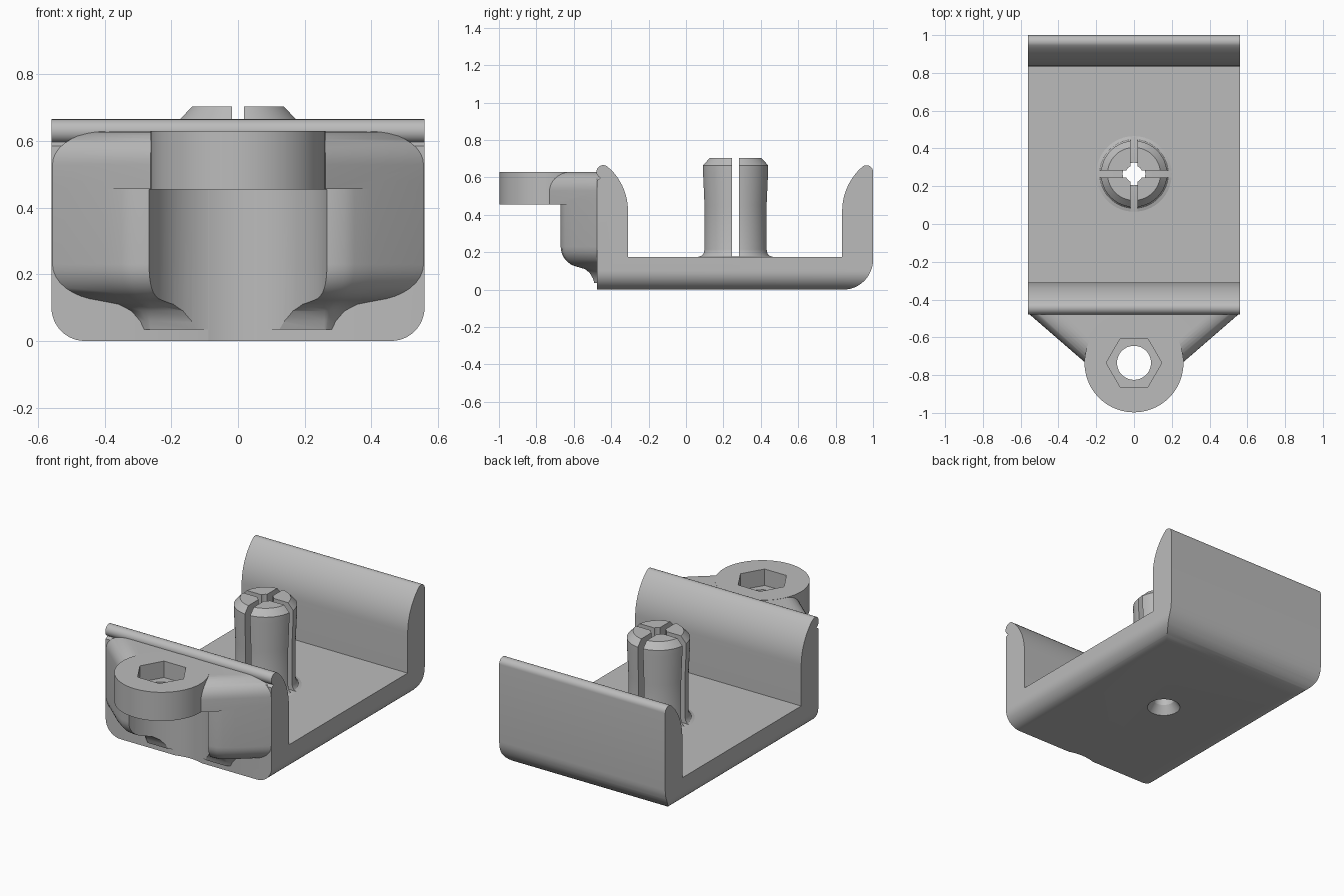
import bpy, bmesh
from math import sin, cos, pi, radians

if "Cube" in bpy.data.objects:
    bpy.data.objects.remove(bpy.data.objects["Cube"])

grey = bpy.data.materials.new("plain grey")
grey.use_nodes = True
grey.diffuse_color = (0.5, 0.5, 0.5, 1)
grey.node_tree.nodes["Principled BSDF"].inputs["Base Color"].default_value = grey.diffuse_color

WIDTH = 0.56        # half width of the channel
WALL = -0.475       # outer face of the front wall
LUG = (0, -0.735)   # axis of the bolt lug
POST = (0, 0.265)   # axis of the split post


def arc(cx, cy, r, start, end, n=12):
    angles = [radians(start + (end - start) * i / n) for i in range(n + 1)]
    return [(cx + r * cos(a), cy + r * sin(a)) for a in angles]


def loft(name, rings):
    """Skin a stack of equal point rings and cap both ends."""
    bm = bmesh.new()
    rows = [[bm.verts.new(p) for p in ring] for ring in rings]
    n = len(rows[0])
    for a, b in zip(rows, rows[1:]):
        for i in range(n):
            j = (i + 1) % n
            bm.faces.new((a[i], a[j], b[j], b[i]))
    bm.faces.new(rows[0][::-1])
    bm.faces.new(rows[-1])
    bmesh.ops.recalc_face_normals(bm, faces=bm.faces)
    mesh = bpy.data.meshes.new(name)
    bm.to_mesh(mesh)
    bm.free()
    mesh.materials.append(grey)
    ob = bpy.data.objects.new(name, mesh)
    bpy.context.collection.objects.link(ob)
    return ob


def lathe(name, centre, profile, sides=48):
    """Upright round solid from (radius, height) pairs."""
    turn = [2 * pi * i / sides for i in range(sides)]
    return loft(name, [[(centre[0] + r * cos(a), centre[1] + r * sin(a), z) for a in turn]
                       for r, z in profile])


def box(name, centre, hx, hy, z0, z1):
    x, y = centre
    return loft(name, [[(x - hx, y - hy, z), (x + hx, y - hy, z),
                        (x + hx, y + hy, z), (x - hx, y + hy, z)] for z in (z0, z1)])


def boolean(ob, tool, operation="DIFFERENCE", keep=False):
    mod = ob.modifiers.new("cut", "BOOLEAN")
    mod.object, mod.operation, mod.solver = tool, operation, "EXACT"
    bpy.context.view_layer.objects.active = ob
    bpy.ops.object.modifier_apply(modifier=mod.name)
    if not keep:
        bpy.data.objects.remove(tool)


def smooth(ob):
    bpy.ops.object.select_all(action="DESELECT")
    ob.select_set(True)
    bpy.context.view_layer.objects.active = ob
    bpy.ops.object.shade_smooth_by_angle(angle=radians(32))


# Channel: side profile swept across, with a beaded front wall and a hooked back wall
lip = 0.3145
profile = [(WALL, 0), (WALL, 0.585), (-0.457, 0.597)]
profile += arc(-0.443, 0.63, 0.036, 245, 40)
profile += arc(-0.31 - lip, 0.42, lip, 45, 0)
profile += [(-0.31, 0.175), (0.835, 0.175)]
profile += arc(0.835 + lip, 0.42, lip, 180, 134)
profile += arc(0.965, 0.63, 0.035, 120, 0)
profile += arc(0.84, 0.16, 0.16, 0, -90)
channel = loft("channel", [[(x, y, z) for y, z in profile] for x in (-0.6, 0.6)])

# Round the lower long edges of the channel
corner = WIDTH - 0.1
section = arc(-corner, 0.1, 0.1, 180, 270) + arc(corner, 0.1, 0.1, 270, 360)
section += [(WIDTH, 1), (-WIDTH, 1)]
boolean(channel, loft("channel_envelope", [[(x, y, z) for x, z in section] for y in (-0.7, 1.2)]),
        "INTERSECT")


# Bolt lug: wedge-shaped flanks, inset by d at each height
def wedge(z, d, front, nose):
    y = front + d
    edge = WIDTH - 0.003 - 1.53 * d

    def flank(yy):
        return edge + 1.154 * (yy - WALL)

    tip = flank(y)
    half = [(edge, -0.44), (edge, WALL), (flank(y + nose), y + nose)]
    half += [(tip + 0.3 * nose, y + 0.4 * nose), (tip - 0.2 * nose, y + 0.1 * nose), (tip - nose, y)]
    return [(x, yy, z) for x, yy in half] + [(-x, yy, z) for x, yy in reversed(half)]


under = [(0.035, 0.18), (0.06, 0.172), (0.09, 0.155), (0.11, 0.13)]
under += [(0.23 - 0.11 * sin(a), 0.11 - 0.11 * cos(a))
          for a in [radians(80 - 10 * i) for i in range(9)]]
lug = loft("bolt_lug", [wedge(z, d, -0.67, 0.06 * (1 - d / 0.2)) for z, d in under + [(0.48, 0)]])

clearance = lathe("bolt_clearance", LUG, [(0.275, -0.1), (0.275, 0.455)], 96)
boolean(lug, clearance, keep=True)
boolean(channel, clearance)

over = [(0.456, 0)] + [(0.529 + 0.1 * sin(a), 0.1 - 0.1 * cos(a))
                       for a in [radians(10 * i) for i in range(10)]]
boolean(lug, loft("lug_top", [wedge(z, d, -0.735, 0.01) for z, d in over]), "UNION")
boolean(lug, lathe("lug_disc", LUG, [(0.262, 0.455), (0.262, 0.63)], 96), "UNION")

# Bolt hole with a hexagonal nut pocket
boolean(lug, lathe("bolt_hole", LUG, [(0.09, 0.3), (0.09, 0.8)]))
boolean(lug, lathe("nut_pocket", LUG, [(0.147, 0.53), (0.147, 0.8)], 6))

# Split post: flared foot, slim shaft and chamfered head
post = lathe("split_post", POST, [(0.2, 0.165), (0.2, 0.175), (0.183, 0.18), (0.172, 0.193),
                                  (0.167, 0.215), (0.167, 0.45), (0.175, 0.63),
                                  (0.175, 0.665), (0.14, 0.703)], 64)
boolean(post, lathe("post_bore", POST, [(0.045, 0), (0.045, 1)], 32))
for hx, hy in ((0.4, 0.018), (0.018, 0.4)):
    boolean(post, box("post_slot", POST, hx, hy, 0.176, 1))

# Countersunk hole through the floor under the post
boolean(channel, lathe("floor_hole", POST, [(0.1, -0.01), (0.06, 0.05), (0.06, 0.3)]))
boolean(post, lathe("foot_hole", POST, [(0.06, 0), (0.06, 0.2)]))

for part in (channel, lug, post):
    smooth(part)
